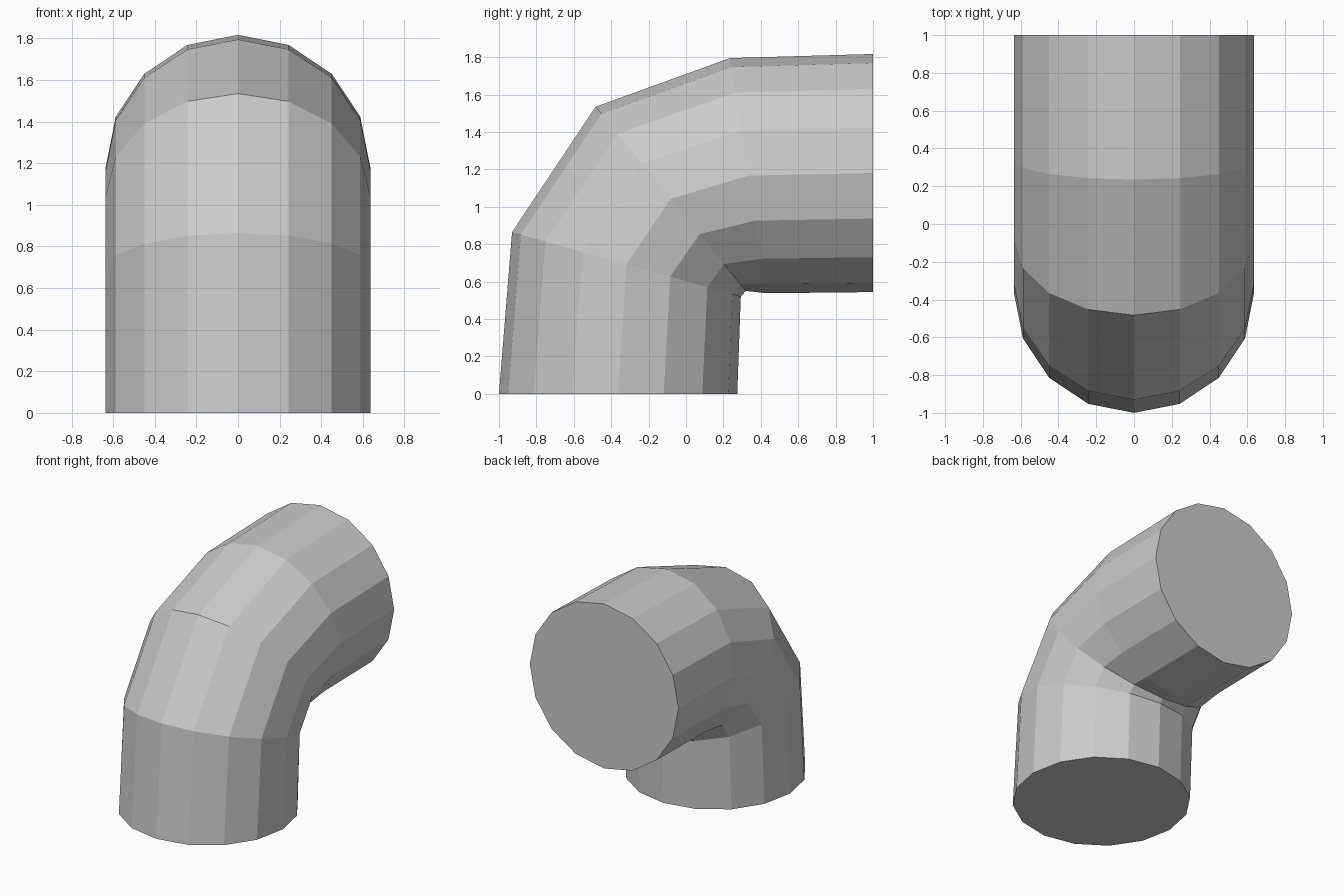
import bpy, bmesh
from math import sin, cos, tau

if "Cube" in bpy.data.objects:
    bpy.data.objects.remove(bpy.data.objects["Cube"])

SIDES = 16
HALF_WIDTH = 0.636

# Each mitre ring: outer-bend (y, z) and inner-bend (y, z) points
RINGS = [
    ((-1.00, 0.00), (0.274, 0.00)),
    ((-0.93, 0.865), (0.293, 0.52)),
    ((-0.483, 1.535), (0.32, 0.55)),
    ((0.235, 1.795), (0.433, 0.538)),
    ((1.00, 1.817), (1.00, 0.544)),
]


def add_ring(bm, outer, inner):
    cy, cz = (outer[0] + inner[0]) / 2, (outer[1] + inner[1]) / 2
    vy, vz = outer[0] - cy, outer[1] - cz
    return [bm.verts.new((HALF_WIDTH * sin(tau * i / SIDES),
                          cy + vy * cos(tau * i / SIDES),
                          cz + vz * cos(tau * i / SIDES)))
            for i in range(SIDES)]


# Elbow pipe: rings bridged with flat quads, closed at both ends
bm = bmesh.new()
rings = [add_ring(bm, o, i) for o, i in RINGS]
for a, b in zip(rings, rings[1:]):
    for i in range(SIDES):
        j = (i + 1) % SIDES
        bm.faces.new((a[i], a[j], b[j], b[i]))
bm.faces.new(rings[0])
bm.faces.new(rings[-1])
bmesh.ops.recalc_face_normals(bm, faces=bm.faces[:])

mesh = bpy.data.meshes.new("elbow_pipe")
bm.to_mesh(mesh)
bm.free()
bpy.context.collection.objects.link(bpy.data.objects.new("elbow_pipe", mesh))
